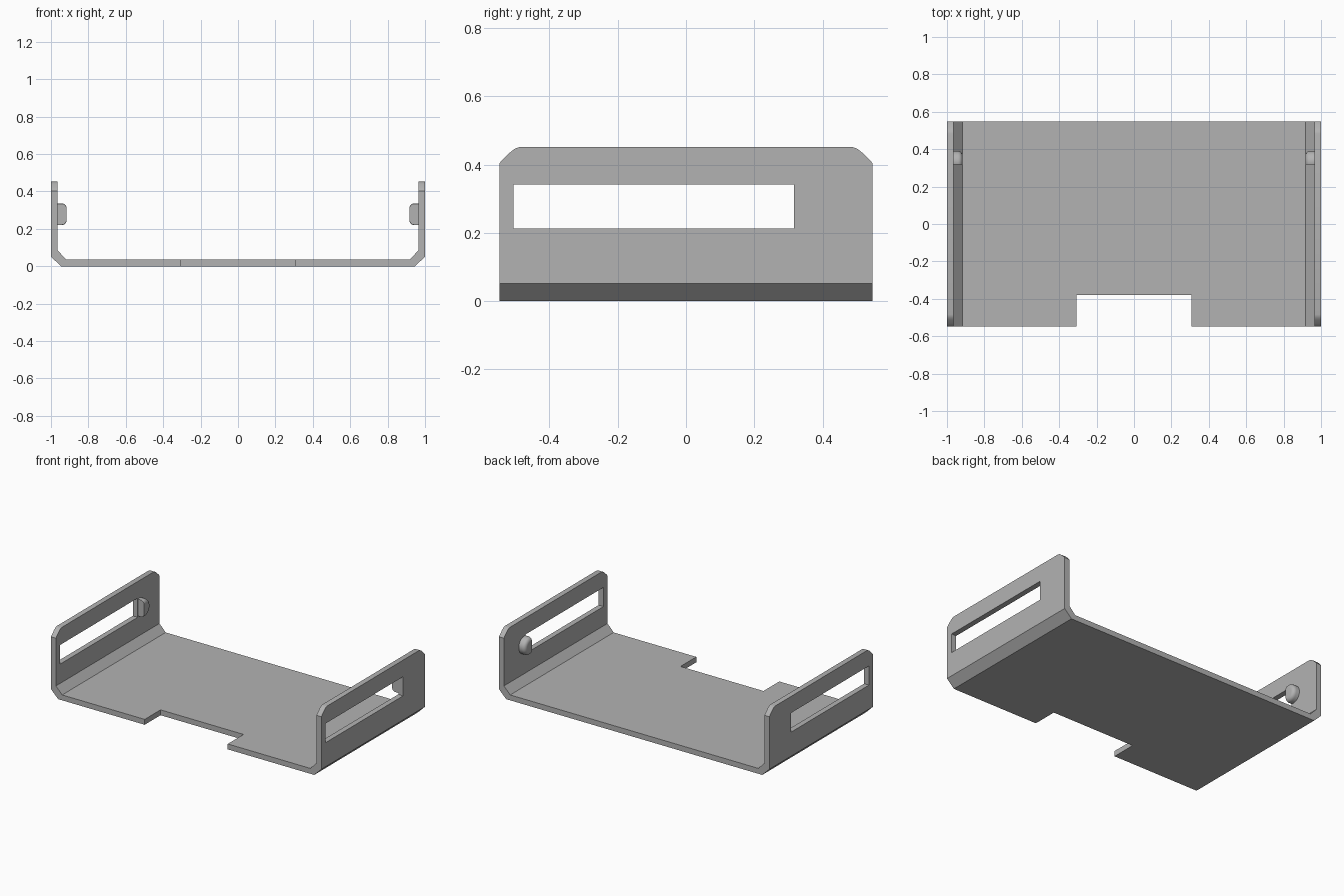
import bpy
import bmesh
import math
from mathutils import Vector

cube = bpy.data.objects.get("Cube")
if cube:
    bpy.data.objects.remove(cube, do_unlink=True)

grey = bpy.data.materials.new("plain grey")
grey.use_nodes = True
colour = (0.45, 0.45, 0.45, 1)
grey.diffuse_color = colour
grey.node_tree.nodes["Principled BSDF"].inputs["Base Color"].default_value = colour

HALF_DEPTH, HEIGHT, WALL = 0.547, 0.452, 0.036


def prism(name, points, direction, bevel=0):
    """Extrude a closed outline; optionally round the edges of the far cap."""
    bm = bmesh.new()
    face = bm.faces.new([bm.verts.new(p) for p in points])
    grown = bmesh.ops.extrude_face_region(bm, geom=[face])["geom"]
    verts = [g for g in grown if isinstance(g, bmesh.types.BMVert)]
    bmesh.ops.translate(bm, verts=verts, vec=Vector(direction))
    bmesh.ops.recalc_face_normals(bm, faces=bm.faces[:])
    if bevel:
        rim = [e for e in bm.edges if all(v in verts for v in e.verts)]
        bmesh.ops.bevel(bm, geom=rim, offset=bevel, segments=5,
                        affect='EDGES', profile=0.5, clamp_overlap=True)
    mesh = bpy.data.meshes.new(name)
    bm.to_mesh(mesh)
    bm.free()
    mesh.materials.append(grey)
    obj = bpy.data.objects.new(name, mesh)
    bpy.context.collection.objects.link(obj)
    return obj


def carve(target, cutter, operation):
    """Apply a boolean and discard the helper."""
    cutter.hide_render = True
    mod = target.modifiers.new("carve", 'BOOLEAN')
    mod.operation, mod.object, mod.solver = operation, cutter, 'EXACT'
    bpy.context.view_layer.objects.active = target
    bpy.ops.object.modifier_apply(modifier=mod.name)
    bpy.data.objects.remove(cutter, do_unlink=True)


def box(name, x, y, z):
    outline = [(x[0], y[0], z[0]), (x[1], y[0], z[0]),
               (x[1], y[0], z[1]), (x[0], y[0], z[1])]
    return prism(name, outline, (0, y[1] - y[0], 0))


# Folded tray: floor, chamfered bends and two side walls
outer = [(1, HEIGHT), (1, 0.052), (0.947, 0)]
inner = [(0.918, WALL), (1 - WALL, 0.084), (1 - WALL, HEIGHT)]
section = (outer + [(-x, z) for x, z in reversed(outer)]
           + [(-x, z) for x, z in inner] + [(x, z) for x, z in reversed(inner)][::1])
section = (outer + [(-x, z) for x, z in reversed(outer)]
           + [(-x, z) for x, z in reversed(inner)] + inner)
tray = prism("tray", [(x, -HALF_DEPTH, z) for x, z in section],
             (0, 2 * HALF_DEPTH, 0))

# Rounded upper corners of the walls
corner = [(0.547, 0.403), (0.542, 0.41), (0.532, 0.42), (0.513, 0.438),
          (0.502, 0.446), (0.493, 0.45), (0.483, 0.452)]
for s in (-1, 1):
    tip = [(s * y, z) for y, z in corner]
    tip += [(s * 0.483, 0.6), (s * 0.6, 0.6), (s * 0.6, 0.403)]
    carve(tray, prism("corner_cutter", [(-1.1, y, z) for y, z in tip],
                      (2.2, 0, 0)), 'DIFFERENCE')

# Long slot through both walls, and the notch in the floor's front edge
carve(tray, box("slot_cutter", (-1.1, 1.1), (-0.505, 0.317), (0.213, 0.341)),
      'DIFFERENCE')
carve(tray, box("notch_cutter", (-0.307, 0.307), (-0.7, -0.38), (-0.1, 0.1)),
      'DIFFERENCE')

# Rounded studs on the inner walls, cut flat at the slot's rear end
RADIUS, STUD_Y, STUD_Z, FLAT_Y = 0.058, 0.332, 0.278, 0.318
for name, s in (("left_stud", 1), ("right_stud", -1)):
    ring = [(s * 0.975, STUD_Y + RADIUS * math.cos(math.tau * i / 32),
             STUD_Z + RADIUS * math.sin(math.tau * i / 32)) for i in range(32)]
    stud = prism(name, ring, (-s * 0.058, 0, 0), bevel=0.024)
    carve(stud, box("flat_cutter", (-1.1, 1.1), (0, FLAT_Y), (0, 0.5)),
          'DIFFERENCE')

# Smooth the small rounds while keeping folds crisp
for obj in bpy.context.collection.objects:
    obj.select_set(obj.name in {"tray", "left_stud", "right_stud"})
bpy.context.view_layer.objects.active = tray
bpy.ops.object.shade_smooth_by_angle(angle=math.radians(30))
